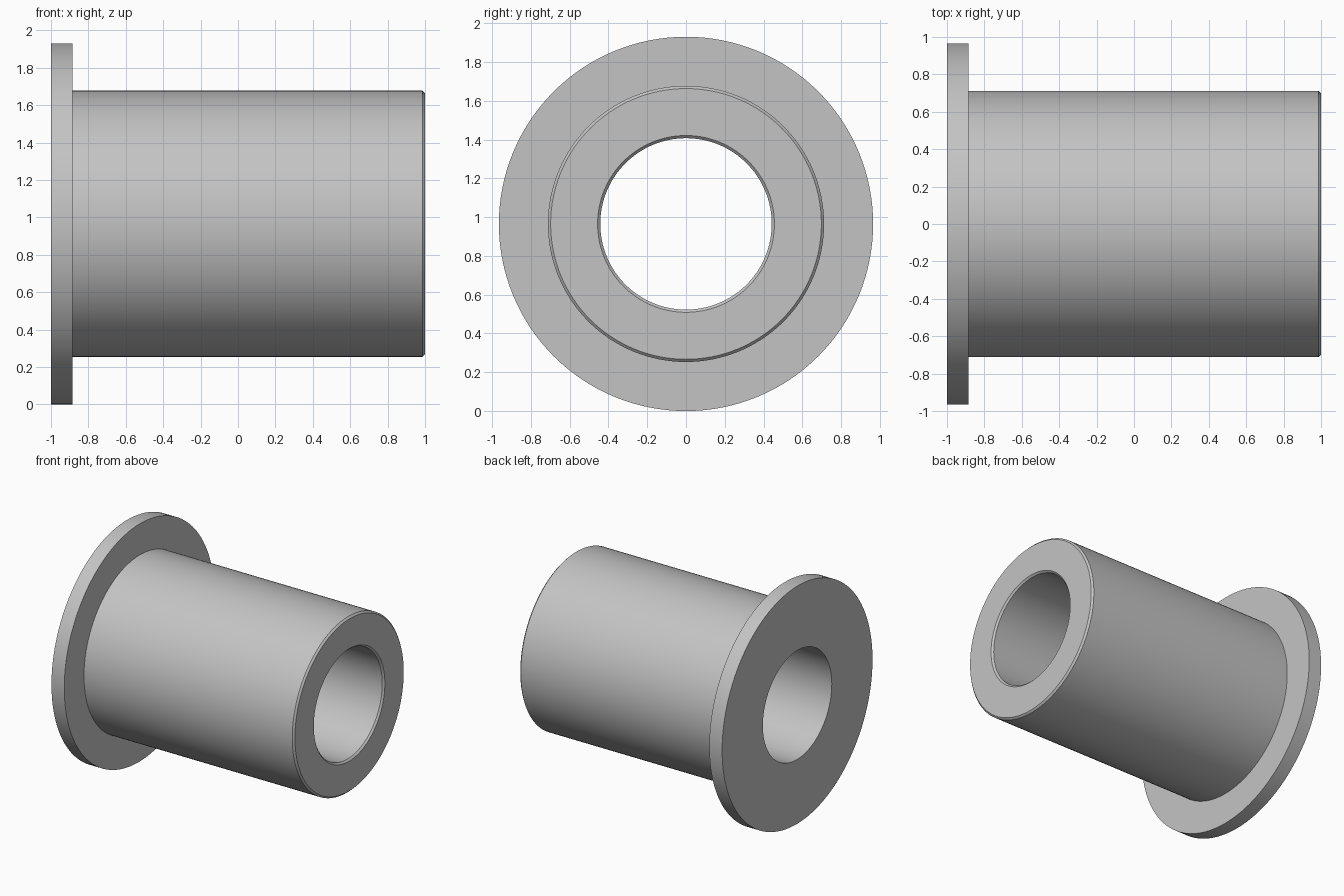
import bpy, bmesh, math
from mathutils import Vector

default = bpy.data.objects.get("Cube")
if default:
    bpy.data.objects.remove(default, do_unlink=True)

FLANGE_R, BODY_R, BORE_R = 0.965, 0.712, 0.442
FLANGE_X, CHAMFER = -0.885, 0.014
SEGMENTS = 128

# Plain grey metal
metal = bpy.data.materials.new("grey_metal")
metal.use_nodes = True
colour = (0.55, 0.55, 0.55, 1)
metal.diffuse_color = colour
metal.node_tree.nodes["Principled BSDF"].inputs["Base Color"].default_value = colour

# Closed half section (x, radius): flange, sleeve, chamfered end, bore
section = [
    (-1, BORE_R), (-1, FLANGE_R),
    (FLANGE_X, FLANGE_R), (FLANGE_X, BODY_R),
    (1 - CHAMFER, BODY_R), (1, BODY_R - CHAMFER),
    (1, BORE_R + CHAMFER), (1 - CHAMFER, BORE_R),
]

# Revolve the section around the x axis
bm = bmesh.new()
verts = [bm.verts.new((x, 0, r)) for x, r in section]
edges = [bm.edges.new((v, verts[(i + 1) % len(verts)])) for i, v in enumerate(verts)]
bmesh.ops.spin(bm, geom=verts + edges, cent=(0, 0, 0), axis=(1, 0, 0),
               angle=math.tau, steps=SEGMENTS, use_merge=False)
bmesh.ops.remove_doubles(bm, verts=bm.verts[:], dist=0.0001)
bmesh.ops.recalc_face_normals(bm, faces=bm.faces[:])
bmesh.ops.translate(bm, verts=bm.verts[:], vec=Vector((0, 0, FLANGE_R)))

mesh = bpy.data.meshes.new("flanged_bushing")
bm.to_mesh(mesh)
bm.free()
mesh.materials.append(metal)
bushing = bpy.data.objects.new("flanged_bushing", mesh)
bpy.context.collection.objects.link(bushing)

# Smooth round walls, crisp rims
bpy.ops.object.select_all(action="DESELECT")
bushing.select_set(True)
bpy.context.view_layer.objects.active = bushing
bpy.ops.object.shade_smooth_by_angle(angle=math.radians(30))
